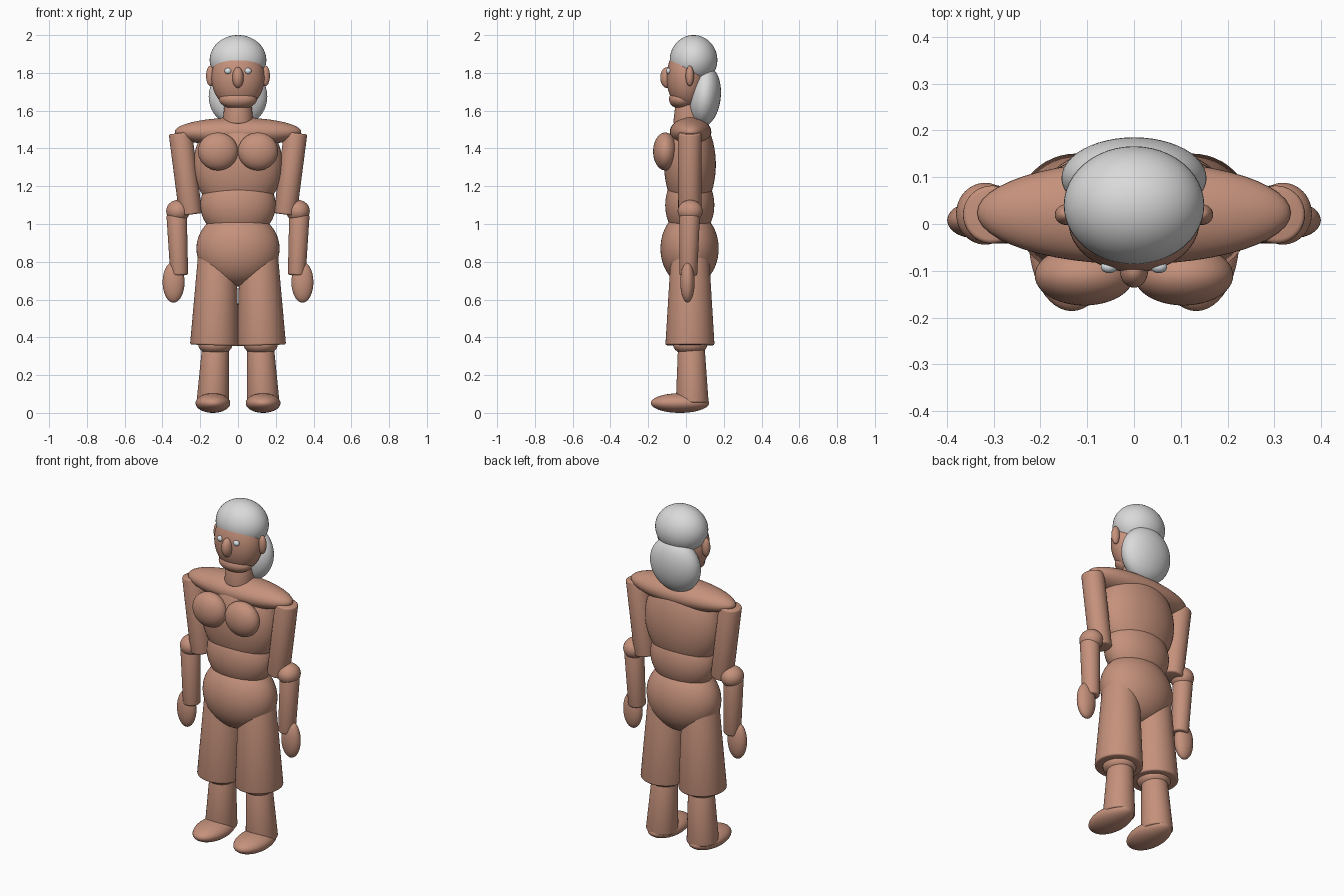
import bpy
import bmesh
import math
from mathutils import Vector, Matrix

if "Cube" in bpy.data.objects:
    bpy.data.objects.remove(bpy.data.objects["Cube"])


def material(name, rgb):
    m = bpy.data.materials.new(name)
    m.diffuse_color = (*rgb, 1.0)
    m.use_nodes = True
    m.node_tree.nodes["Principled BSDF"].inputs["Base Color"].default_value = m.diffuse_color
    return m


SKIN = material("warm_skin", (0.56, 0.285, 0.2))
HAIR = material("silver_hair", (0.70, 0.70, 0.70))
EYE = material("pale_eye", (0.72, 0.77, 0.80))


def finish(name, bm, mat, matrix):
    me = bpy.data.meshes.new(name)
    bm.transform(matrix)
    bm.normal_update()
    bm.to_mesh(me)
    bm.free()
    ob = bpy.data.objects.new(name, me)
    bpy.context.collection.objects.link(ob)
    me.materials.append(mat)
    bpy.ops.object.select_all(action='DESELECT')
    ob.select_set(True)
    bpy.context.view_layer.objects.active = ob
    bpy.ops.object.shade_smooth_by_angle(angle=math.radians(40))
    return ob


def ellipsoid(name, center, radii, mat=SKIN, tilt=0.0):
    """Stretched sphere, tilted about x in degrees."""
    bm = bmesh.new()
    bmesh.ops.create_uvsphere(bm, u_segments=48, v_segments=28, radius=1.0)
    m = (Matrix.Translation(center) @ Matrix.Rotation(math.radians(tilt), 4, 'X')
         @ Matrix.Diagonal((*radii, 1.0)))
    return finish(name, bm, mat, m)


def limb(name, bottom, top, r_bottom, r_top, mat=SKIN, round_edge=0.01):
    """Tapered cylinder between two points with softened rims."""
    a, b = Vector(bottom), Vector(top)
    axis = b - a
    bm = bmesh.new()
    bmesh.ops.create_cone(bm, cap_ends=True, segments=48, radius1=r_bottom,
                          radius2=r_top, depth=axis.length)
    rims = [e for e in bm.edges
            if abs(e.verts[0].co.z - e.verts[1].co.z) < 1e-5]
    bmesh.ops.bevel(bm, geom=rims, offset=round_edge, segments=3,
                    profile=0.5, affect='EDGES')
    rot = axis.to_track_quat('Z', 'Y').to_matrix().to_4x4()
    return finish(name, bm, mat, Matrix.Translation((a + b) / 2) @ rot)


# Head and face
ellipsoid("head", (0, 0.005, 1.775), (0.14, 0.108, 0.17))
ellipsoid("chin", (0, -0.022, 1.66), (0.10, 0.068, 0.052))
ellipsoid("nose", (0, -0.10, 1.775), (0.03, 0.036, 0.055))
ellipsoid("hair_cap", (0, 0.04, 1.868), (0.15, 0.126, 0.132), HAIR)
ellipsoid("back_hair", (0, 0.098, 1.675), (0.155, 0.086, 0.16), HAIR, tilt=-6)
limb("neck", (0, 0.015, 1.53), (0, 0.015, 1.66), 0.083, 0.068)

# Torso
ellipsoid("shoulders", (0, 0.024, 1.487), (0.335, 0.11, 0.076))
ellipsoid("chest", (0, 0.021, 1.315), (0.236, 0.137, 0.265))
ellipsoid("waist", (0, 0.02, 1.10), (0.20, 0.13, 0.18))
ellipsoid("pelvis", (0, 0.019, 0.87), (0.22, 0.154, 0.20))

# Paired parts
for side, s in (("left", 1), ("right", -1)):
    ellipsoid(f"{side}_eye", (s * 0.053, -0.091, 1.81),
              (0.018, 0.014, 0.016), EYE)
    ellipsoid(f"{side}_ear", (s * 0.145, 0.02, 1.784), (0.024, 0.022, 0.054))
    ellipsoid(f"{side}_breast", (s * 0.106, -0.11, 1.384),
              (0.106, 0.064, 0.10))

    # Arm
    limb(f"{side}_upper_arm", (s * 0.25, 0.02, 1.05), (s * 0.305, 0.02, 1.482),
         0.061, 0.062)
    ellipsoid(f"{side}_elbow", (s * 0.318, 0.022, 1.068),
              (0.062, 0.066, 0.059))
    limb(f"{side}_forearm", (s * 0.311, 0.012, 0.728), (s * 0.325, 0.02, 1.05),
         0.047, 0.054)
    ellipsoid(f"{side}_hand", (s * 0.341, 0.008, 0.692), (0.058, 0.038, 0.108))

    # Leg
    limb(f"{side}_trouser_leg", (s * 0.124, 0.021, 0.358),
         (s * 0.11, 0.021, 0.85), 0.13, 0.10)
    ellipsoid(f"{side}_knee", (s * 0.12, 0.022, 0.36), (0.09, 0.09, 0.054))
    limb(f"{side}_shin", (s * 0.133, 0.033, 0.05), (s * 0.119, 0.028, 0.36),
         0.087, 0.07)
    ellipsoid(f"{side}_foot", (s * 0.133, -0.032, 0.052),
              (0.092, 0.154, 0.052))
